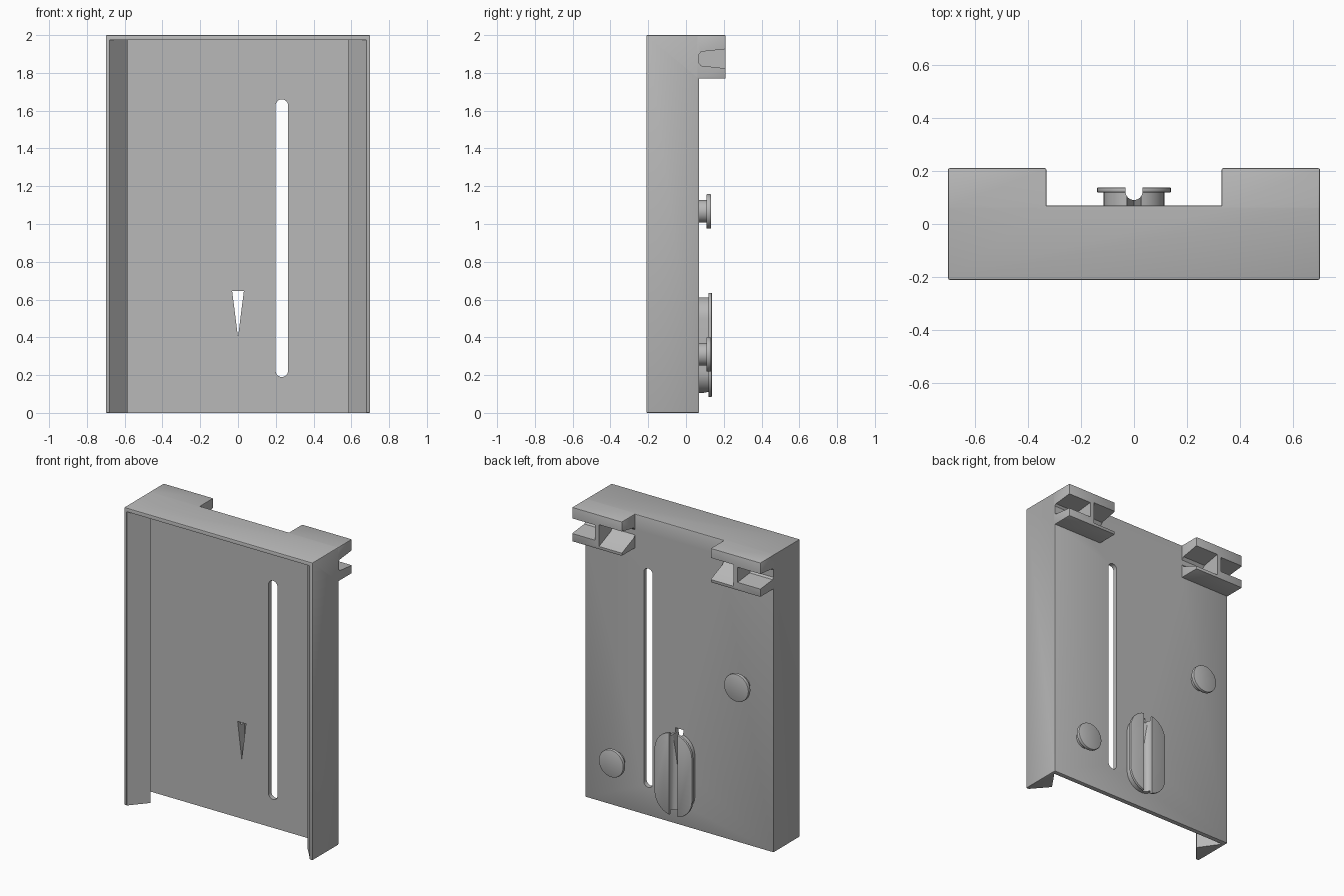
import bpy, bmesh, math
from mathutils import Vector

if "Cube" in bpy.data.objects:
    bpy.data.objects.remove(bpy.data.objects["Cube"], do_unlink=True)

grey = bpy.data.materials.new("plain_grey")
grey.use_nodes = True
color = (0.48, 0.48, 0.48, 1)
grey.diffuse_color = color
grey.node_tree.nodes["Principled BSDF"].inputs["Base Color"].default_value = color


def prism(name, points, axis, a, b, bevel=0):
    """Extrude a 2D outline along an axis from a to b."""
    place = {"x": lambda p: (a, p[0], p[1]),
             "y": lambda p: (p[0], a, p[1]),
             "z": lambda p: (p[0], p[1], a)}[axis]
    bm = bmesh.new()
    face = bm.faces.new([bm.verts.new(place(p)) for p in points])
    ext = bmesh.ops.extrude_face_region(bm, geom=[face])
    move = Vector([(b - a) if axis == c else 0 for c in "xyz"])
    bmesh.ops.translate(bm, vec=move,
                        verts=[v for v in ext["geom"] if isinstance(v, bmesh.types.BMVert)])
    bmesh.ops.recalc_face_normals(bm, faces=bm.faces)
    if bevel:
        sharp = [e for e in bm.edges if e.calc_face_angle(0) > 0.8]
        bmesh.ops.bevel(bm, geom=sharp, offset=bevel, segments=2, profile=0.5, affect="EDGES")
    mesh = bpy.data.meshes.new(name)
    bm.to_mesh(mesh)
    bm.free()
    obj = bpy.data.objects.new(name, mesh)
    bpy.context.collection.objects.link(obj)
    mesh.materials.append(grey)
    return obj


def rect(u0, u1, v0, v1):
    return [(u0, v0), (u1, v0), (u1, v1), (u0, v1)]


def capsule(u, v, r, half=0, n=16):
    """Round outline, stretched along v by half on each end."""
    pts = []
    for sign, start in ((1, 0), (-1, math.pi)):
        for i in range(n + 1 if half else n):
            t = start + math.pi * i / n
            pts.append((u + r * math.cos(t), v + sign * half + r * math.sin(t)))
    return pts


def combine(obj, other, operation):
    mod = obj.modifiers.new("combine", "BOOLEAN")
    mod.operation, mod.solver, mod.object = operation, "EXACT", other
    bpy.ops.object.select_all(action="DESELECT")
    bpy.context.view_layer.objects.active = obj
    obj.select_set(True)
    bpy.ops.object.modifier_apply(modifier=mod.name)
    bpy.data.objects.remove(other, do_unlink=True)


# Shell hollowed from the front, leaving pointed side rails and a closed top
body = prism("holder_body", rect(-0.7, 0.7, -0.21, 0.07), "z", 0, 2, 0.006)
half = [(0.68, -0.3), (0.68, -0.205), (0.585, -0.095), (0.68, 0.04)]
hollow = half + [(-x, y) for x, y in reversed(half)]
combine(body, prism("hollow", hollow, "z", -0.1, 1.975), "DIFFERENCE")

# Long slot and tapered pointer opening
combine(body, prism("slot", capsule(0.232, 0.925, 0.033, 0.702), "y", -0.1, 0.3), "DIFFERENCE")
pointer = [(-0.031, 0.645), (0.031, 0.645), (0, 0.4)]
combine(body, prism("pointer", pointer, "y", -0.1, 0.09), "DIFFERENCE")

# Channelled hanging blocks on the back, with a web between the channels
outer = [(0.07, 1.85), (0.08, 1.838), (0.23, 1.822), (0.23, 1.928), (0.08, 1.912), (0.07, 1.9)]
inner = [(0.07, 1.86), (0.085, 1.842), (0.23, 1.782), (0.23, 1.94), (0.085, 1.912), (0.07, 1.895)]
for side, s in (("left", 1), ("right", -1)):
    block = prism(side + "_hanger", rect(0.055, 0.21, 1.77, 2), "x", s * 0.33, s * 0.7, 0.005)
    for profile, x0, x1 in ((outer, 0.53, 0.8), (inner, 0.2, 0.5)):
        combine(block, prism("channel", profile, "x", s * x0, s * x1), "DIFFERENCE")
    combine(body, block, "UNION")

# Round mushroom studs
parts = [body]
for label, x, z in (("upper", -0.465, 1.067), ("lower", 0.465, 0.31)):
    parts.append(prism(label + "_stud_neck", capsule(x, z, 0.06), "y", 0.06, 0.115))
    parts.append(prism(label + "_stud_head", capsule(x, z, 0.092), "y", 0.108, 0.133, 0.006))

# Oval stud with a round-bottomed groove and the pointer opening through it
neck = prism("oval_stud_neck", capsule(0, 0.36, 0.115, 0.14), "y", 0.06, 0.125)
head = prism("oval_stud_head", capsule(0, 0.36, 0.14, 0.14), "y", 0.119, 0.137, 0.004)
for obj in (neck, head):
    combine(obj, prism("groove", capsule(0, 0.17, 0.032, 0.048), "z", 0, 0.8), "DIFFERENCE")
combine(neck, prism("pointer", pointer, "y", 0, 0.2), "DIFFERENCE")
parts += [neck, head]

# Smooth the round surfaces, keep the edges sharp
bpy.ops.object.select_all(action="DESELECT")
for obj in parts:
    obj.select_set(True)
bpy.context.view_layer.objects.active = body
bpy.ops.object.shade_smooth_by_angle(angle=math.radians(35))
